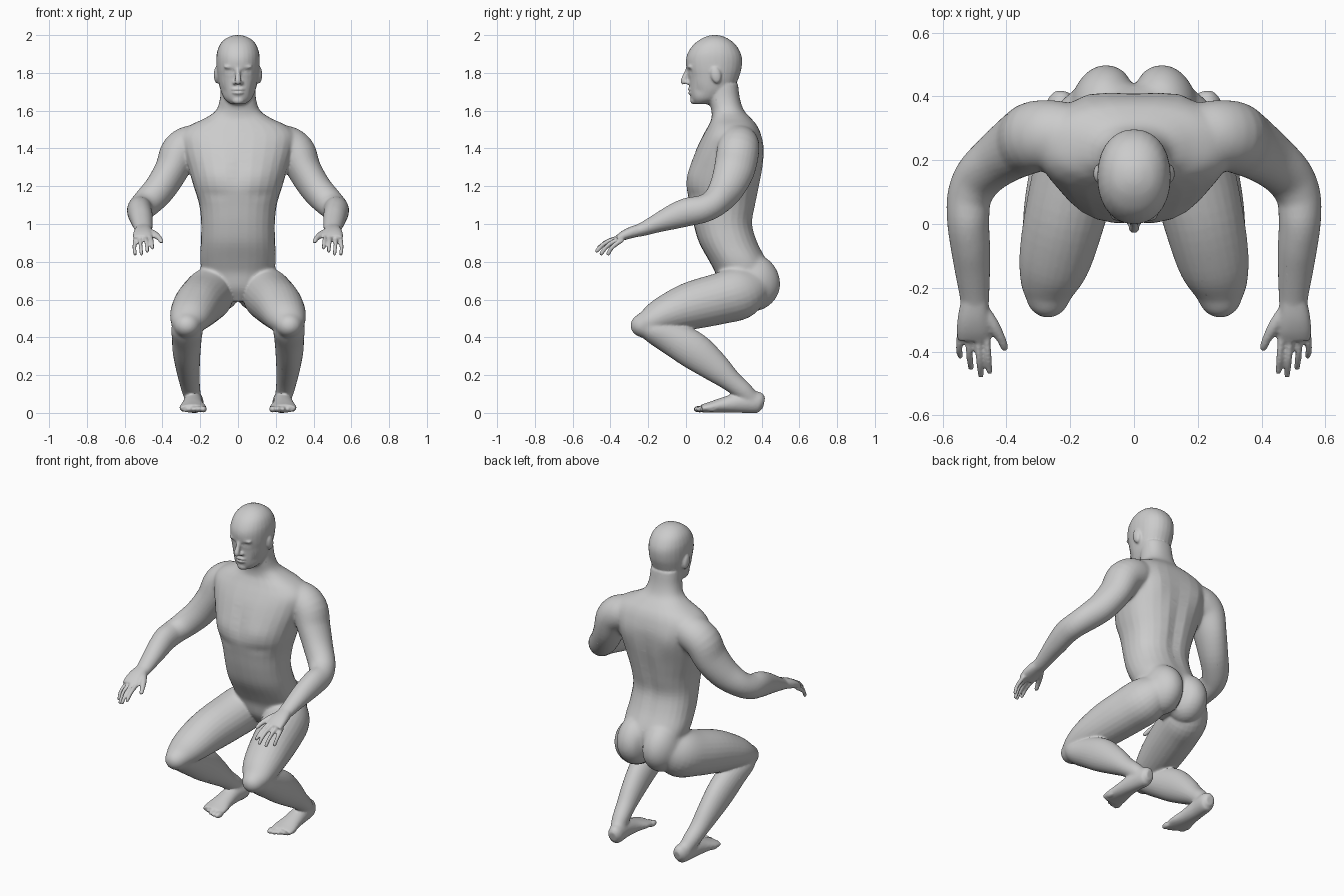
import bpy, bmesh, math
from mathutils import Vector, Matrix

bm = bmesh.new()


def spline(rows, n=4):
    """Catmull-Rom through rows of equal-length tuples."""
    p = [Vector(r) for r in rows]
    p = [p[0] * 2 - p[1]] + p + [p[-1] * 2 - p[-2]]
    out = []
    for i in range(1, len(p) - 2):
        for k in range(n):
            t = k / n
            a, b, c, d = p[i - 1:i + 3]
            out.append(0.5 * (b * 2 + (c - a) * t + (a * 2 - b * 5 + c * 4 - d) * t * t
                              + (b * 3 - a - c * 3 + d) * t ** 3))
    return out + [p[-2]]


def loft(rows, side=1, flat=False, power=2.0, seg=28):
    """Tube through (x, y, z, radius across, radius deep); flat keeps rings level."""
    rings, pts = [], spline(rows)
    pos = [Vector(p[:3]) for p in pts]
    for i, p in enumerate(pts):
        t = (pos[min(i + 1, len(pos) - 1)] - pos[max(i - 1, 0)]).normalized()
        if flat:
            t = Vector((0, 0, 1))
        u = Vector((1, 0, 0))
        u = (u - t * u.dot(t)).normalized()
        v = t.cross(u)
        ring = []
        for k in range(seg):
            a = math.tau * k / seg
            c, s = math.cos(a), math.sin(a)
            c = math.copysign(abs(c) ** (2 / power), c)
            s = math.copysign(abs(s) ** (2 / power), s)
            q = pos[i] + u * c * max(p[3], .002) + v * s * max(p[4], .002)
            ring.append(bm.verts.new((q.x * side, q.y, q.z)))
        rings.append(ring)
    for r0, r1 in zip(rings, rings[1:]):
        for k in range(seg):
            bm.faces.new((r0[k], r0[(k + 1) % seg], r1[(k + 1) % seg], r1[k]))
    bm.faces.new(rings[0])
    bm.faces.new(rings[-1])


def slices(rows, power):
    """Level slices given as (z, front y, back y, half width)."""
    loft([(0, (f + b) / 2, z, w, (b - f) / 2) for z, f, b, w in rows], flat=True, power=power)


def ball(c, r, side=1, tilt=0):
    m = Matrix.Translation((c[0] * side, c[1], c[2])) @ Matrix.Rotation(tilt, 4, 'X') @ Matrix.Diagonal((*r, 1))
    bmesh.ops.create_uvsphere(bm, u_segments=24, v_segments=16, radius=1, matrix=m)


# Torso and neck
slices([(.59, .22, .38, .05), (.66, .175, .43, .14), (.74, .155, .445, .185), (.80, .125, .432, .2),
        (.90, .07, .382, .197), (1.0, .04, .354, .195), (1.1, .02, .37, .205), (1.2, .0, .39, .235),
        (1.3, .018, .407, .265), (1.4, .055, .413, .295), (1.47, .09, .4, .305), (1.52, .118, .378, .26),
        (1.56, .135, .345, .175), (1.6, .135, .308, .118), (1.66, .12, .287, .096), (1.74, .11, .275, .09)], 2.3)

# Head
slices([(1.635, .045, .12, .04), (1.66, .028, .19, .07), (1.70, .02, .235, .09), (1.74, .017, .265, .101),
        (1.78, .013, .281, .108), (1.82, .003, .293, .113), (1.87, .0, .297, .115), (1.91, .012, .287, .111),
        (1.95, .04, .262, .096), (1.98, .08, .225, .068), (1.995, .115, .19, .035), (2.0, .14, .165, .012)], 2.15)

# Nose, lips, chin
loft([(0, .012, 1.825, .012, .012), (0, -.001, 1.79, .013, .014), (0, -.013, 1.757, .017, .016),
      (0, -.008, 1.742, .014, .012)], seg=16)
ball((0, .021, 1.712), (.034, .013, .009))
ball((0, .023, 1.695), (.03, .013, .01))
ball((0, .042, 1.655), (.032, .02, .022))

for s in (1, -1):
    # Face details and ears
    ball((.016, .01, 1.748), (.012, .014, .011), s)
    ball((.04, .026, 1.832), (.036, .019, .012), s)
    ball((.112, .158, 1.79), (.016, .028, .046), s, .2)

    # Shoulder, arm and forearm
    loft([(.14, .275, 1.43, .06, .08), (.23, .28, 1.425, .1, .105), (.305, .275, 1.385, .103, .112),
          (.352, .255, 1.285, .09, .108), (.415, .212, 1.185, .083, .092), (.48, .155, 1.115, .078, .076),
          (.515, .09, 1.08, .07, .073), (.52, .01, 1.064, .066, .075), (.513, -.07, 1.037, .062, .066),
          (.506, -.15, 1.005, .055, .05), (.5, -.23, .972, .046, .036), (.5, -.27, .96, .045, .03)], s)

    # Palm, fingers and thumb
    loft([(.5, -.24, .97, .042, .032), (.503, -.29, .955, .049, .03), (.503, -.33, .939, .053, .025),
          (.503, -.362, .922, .051, .018)], s, power=2.4)
    for base, mid, tip in (((.463, -.345, .931), (.457, -.415, .908), (.453, -.463, .874)),
                           ((.490, -.35, .929), (.485, -.425, .901), (.4805, -.473, .857)),
                           ((.517, -.35, .924), (.516, -.412, .888), (.511, -.45, .842)),
                           ((.543, -.335, .918), (.548, -.39, .878), (.545, -.413, .84))):
        end = Vector(tip) + (Vector(tip) - Vector(mid)).normalized() * .008
        loft([(*base, .0125, .014), (*mid, .0105, .0125), (*tip, .0095, .011), (*end, .005, .005)], s, seg=14)
    loft([(.475, -.265, .958, .02, .022), (.443, -.315, .945, .02, .019), (.417, -.36, .925, .015, .014),
          (.406, -.388, .907, .012, .011), (.404, -.396, .9, .005, .005)], s, seg=14)

    # Buttock and thigh
    ball((.088, .36, .69), (.112, .132, .15), s)
    loft([(.1, .385, .68, .09, .09), (.145, .29, .637, .128, .138), (.18, .17, .603, .133, .135),
          (.217, .02, .565, .127, .125), (.247, -.11, .52, .114, .1), (.266, -.19, .482, .091, .076),
          (.27, -.25, .455, .062, .046)], s)

    # Knee and lower leg
    ball((.27, -.227, .463), (.07, .061, .064), s)
    loft([(.27, -.235, .465, .055, .045), (.27, -.18, .445, .082, .072), (.271, -.08, .4, .079, .09),
          (.272, .04, .33, .074, .098), (.266, .15, .245, .064, .08), (.257, .24, .168, .054, .057),
          (.246, .31, .11, .048, .05), (.238, .345, .075, .042, .045)], s)

    # Foot and toes
    loft([(.225, .412, .052, .025, .03), (.228, .38, .057, .045, .057), (.237, .29, .055, .05, .055),
          (.24, .2, .042, .058, .041), (.239, .13, .03, .071, .029), (.238, .085, .023, .069, .022)], s)
    for k in range(5):
        ball((.184 + .0265 * k, .073 + .0036 * k * k, .02), (.019 - .001 * k, .035, .018 - .001 * k), s)

bmesh.ops.recalc_face_normals(bm, faces=bm.faces)
rough = bpy.data.meshes.new("rough_figure")
bm.to_mesh(rough)
bm.free()
body = bpy.data.objects.new("crouching_figure", rough)
bpy.context.collection.objects.link(body)


def bake():
    deps = bpy.context.evaluated_depsgraph_get()
    mesh = bpy.data.meshes.new_from_object(body.evaluated_get(deps))
    body.modifiers.clear()
    body.data = mesh
    return mesh


# Fuse all parts into one skin
mod = body.modifiers.new("fuse", 'REMESH')
mod.mode = 'VOXEL'
mod.voxel_size = .0064
mod = body.modifiers.new("soften", 'SMOOTH')
mod.iterations = 4
skin = bake()

# Blend shoulders, hips, knees and neck more strongly
blends = [((.25, .27, 1.45), .13), ((.24, .3, 1.28), .1), ((.1, .4, .74), .13), ((.2, .3, .72), .1),
          ((.15, .16, .73), .08), ((.27, -.23, .46), .09), ((.24, .34, .1), .05), ((0, .3, 1.62), .09),
          ((0, .13, 1.62), .06)]
blends = [(Vector(c), r) for c, r in blends]
group = body.vertex_groups.new(name="blend")
for v in skin.vertices:
    p = Vector((abs(v.co.x), v.co.y, v.co.z))
    w = max(math.exp(-((p - c).length / r) ** 4) for c, r in blends)
    if w > .01:
        group.add([v.index], w, 'REPLACE')
mod = body.modifiers.new("blend", 'SMOOTH')
mod.vertex_group = "blend"
mod.iterations = 60
mod = body.modifiers.new("thin_out", 'DECIMATE')
mod.ratio = .4
skin = bake()

# Sculpt strokes: centre, radii, push; mirrored
strokes = [
    ((.043, .012, 1.808), (.022, .03, .011), (0, .011, 0)),      # eye socket
    ((.043, .022, 1.807), (.012, .03, .007), (0, -.007, 0)),     # eye
    ((0, .008, 1.704), (.03, .02, .004), (0, .005, 0)),          # mouth
    ((.085, .05, 1.705), (.02, .04, .025), (-.006, .003, 0)),    # cheek
    ((0, .02, 1.29), (.022, .08, .12), (0, .008, 0)),            # breastbone
    ((.13, .03, 1.155), (.09, .07, .03), (0, .006, 0)),          # under chest
    ((.12, .03, 1.26), (.08, .07, .05), (0, -.006, 0)),          # chest
    ((0, .38, 1.13), (.035, .08, .25), (0, -.015, 0)),           # spine
    ((.15, .4, 1.36), (.06, .07, .09), (0, .01, 0)),             # shoulder blade
    ((.09, .47, .67), (.08, .06, .09), (0, .009, 0)),            # buttock
    ((0, .44, .66), (.022, .08, .1), (0, -.014, 0)),             # cleft
    ((.27, -.27, .46), (.06, .05, .06), (0, -.009, 0)),          # kneecap
]
for c, r, push in strokes:
    for s in ((1, -1) if c[0] else (1,)):
        for v in skin.vertices:
            dy, dz = (v.co.y - c[1]) / r[1], (v.co.z - c[2]) / r[2]
            if abs(dz) > 2.5 or abs(dy) > 2.5:
                continue
            dx = (v.co.x - c[0] * s) / r[0]
            w = math.exp(-(dx * dx + dy * dy + dz * dz))
            v.co += Vector((push[0] * s, push[1], push[2])) * w

# Flat soles, smooth shading
for v in skin.vertices:
    v.co.z = max(v.co.z, 0)
skin.polygons.foreach_set("use_smooth", [True] * len(skin.polygons))
skin.update()
